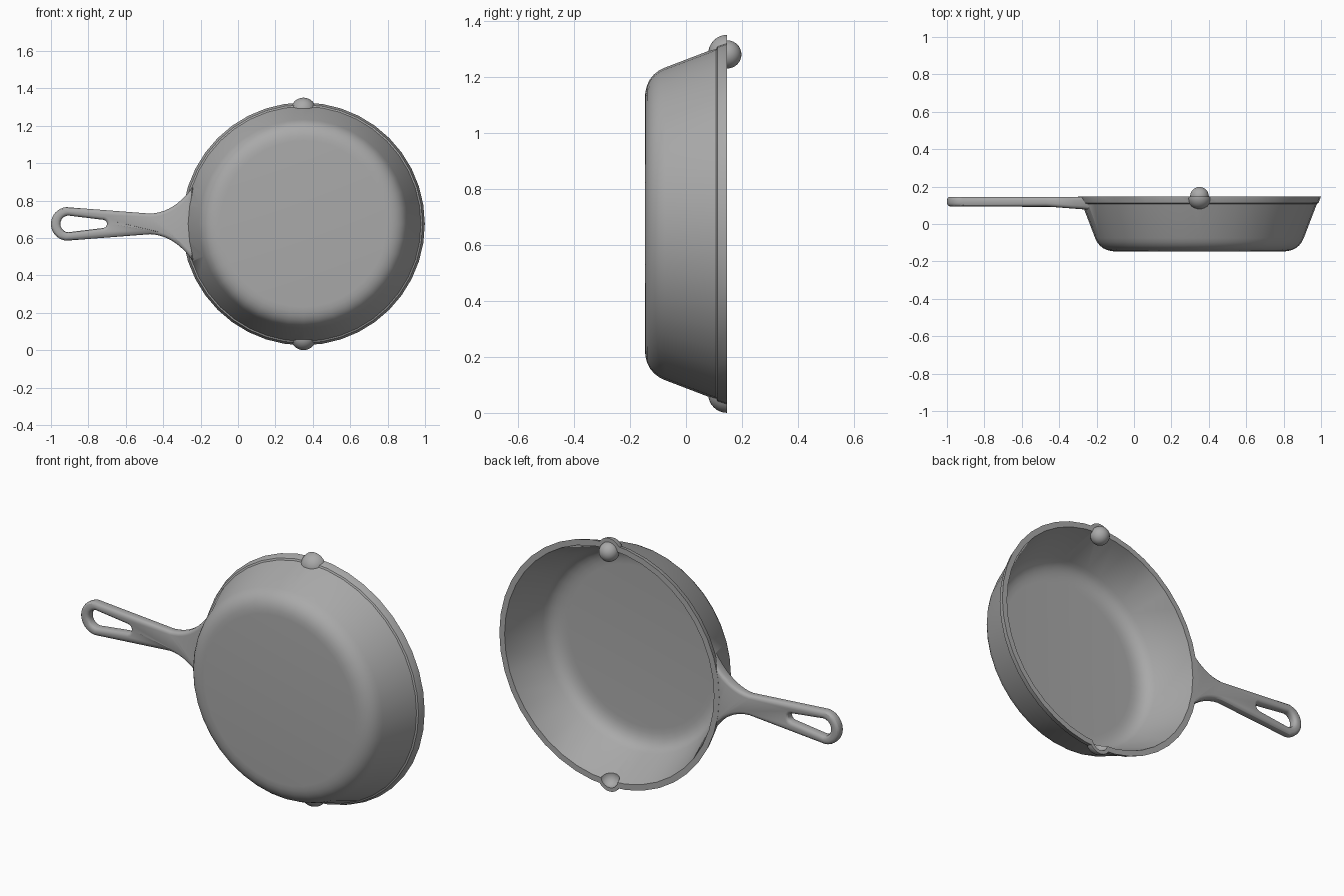
import bpy, bmesh, math
from mathutils import Matrix, Vector

if "Cube" in bpy.data.objects:
    bpy.data.objects.remove(bpy.data.objects["Cube"], do_unlink=True)

CX, CZ, TOP = 0.35, 0.675, 0.147      # pan axis and rim plane
SEGMENTS = 40

iron = bpy.data.materials.new("grey iron")
iron.use_nodes = True
iron.diffuse_color = (0.4, 0.4, 0.4, 1)
iron.node_tree.nodes["Principled BSDF"].inputs["Base Color"].default_value = (0.4, 0.4, 0.4, 1)


def make_object(name, bm):
    bmesh.ops.recalc_face_normals(bm, faces=bm.faces[:])
    mesh = bpy.data.meshes.new(name)
    bm.to_mesh(mesh)
    bm.free()
    mesh.materials.append(iron)
    obj = bpy.data.objects.new(name, mesh)
    bpy.context.collection.objects.link(obj)
    return obj


def lathe(name, profile):
    """Closed solid turned about the pan axis from (radius, y) points."""
    bm = bmesh.new()
    rings = []
    for r, y in profile:
        rings.append([bm.verts.new((CX + r * math.cos(a), y, CZ + r * math.sin(a)))
                      for a in (math.tau * i / SEGMENTS for i in range(SEGMENTS))])
    for low, high in zip(rings, rings[1:]):
        for i in range(SEGMENTS):
            j = (i + 1) % SEGMENTS
            bm.faces.new((low[i], low[j], high[j], high[i]))
    bm.faces.new(rings[0])
    bm.faces.new(rings[-1])
    return make_object(name, bm)


def sphere(name, radius, centre):
    bm = bmesh.new()
    bmesh.ops.create_uvsphere(bm, u_segments=28, v_segments=16, radius=radius,
                              matrix=Matrix.Translation(centre))
    return make_object(name, bm)


def combine(target, other, operation):
    """Apply a boolean and discard the helper."""
    mod = target.modifiers.new(operation, 'BOOLEAN')
    mod.object, mod.operation, mod.solver = other, operation, 'EXACT'
    graph = bpy.context.evaluated_depsgraph_get()
    mesh = bpy.data.meshes.new_from_object(target.evaluated_get(graph))
    target.modifiers.clear()
    target.data = mesh
    bpy.data.objects.remove(other, do_unlink=True)


def rounded(start, end, corner, steps=6):
    """Quadratic curve points from start to end pulled towards corner."""
    a, b, c = Vector(start), Vector(end), Vector(corner)
    return [tuple(a * (1 - t) ** 2 + c * 2 * t * (1 - t) + b * t * t)
            for t in (i / steps for i in range(steps + 1))]


def cap(cx, r, start, end, steps):
    """Arc of points about (cx, 0), angles in degrees."""
    return [(cx + r * math.cos(math.radians(start + (end - start) * i / steps)),
             r * math.sin(math.radians(start + (end - start) * i / steps)))
            for i in range(steps + 1)]


# Pan body: rounded base, sloped wall and thicker rim band
outside = rounded((0.445, -0.147), (0.558, -0.075), (0.53, -0.147))
outside += [(0.628, 0.108), (0.637, 0.112), (0.649, TOP), (0.665, 0.195)]
pan = lathe("skillet", outside)

# Pouring lips on both sides of the rim
for side in (-1, 1):
    combine(pan, sphere("lip", 0.068, (CX, TOP, CZ + side * 0.607)), 'UNION')

# Trim the rim flat
bm = bmesh.new()
bmesh.ops.create_cube(bm, size=1, matrix=Matrix.Translation((CX, TOP + 0.5, CZ))
                      @ Matrix.Diagonal((3, 1, 3, 1)))
combine(pan, make_object("rim_trim", bm), 'DIFFERENCE')

# Handle outline: round end, slim neck and flare into the wall
flare = rounded((-0.47, 0.055), (-0.24, 0.2), (-0.34, 0.06), 10)
upper = [p for p in flare]
outline = cap(-0.91, 0.09, 95, 265, 16) + [(x, -z) for x, z in upper] + upper[::-1]
hole = cap(-0.905, 0.045, 95, 265, 10) + cap(-0.722, 0.022, -85, 85, 6)

curve = bpy.data.curves.new("handle_outline", 'CURVE')
curve.dimensions, curve.fill_mode = '2D', 'BOTH'
curve.extrude, curve.bevel_depth, curve.bevel_resolution = 0.008, 0.018, 2
curve.offset = -0.018
for points in (outline, hole):
    spline = curve.splines.new('POLY')
    spline.points.add(len(points) - 1)
    for point, (x, z) in zip(spline.points, points):
        point.co = (x, z, 0, 1)
    spline.use_cyclic_u = True
helper = bpy.data.objects.new("handle_outline", curve)
bpy.context.collection.objects.link(helper)
graph = bpy.context.evaluated_depsgraph_get()
mesh = bpy.data.meshes.new_from_object(helper.evaluated_get(graph))
bpy.data.objects.remove(helper, do_unlink=True)

# Stand the handle upright and thicken its underside towards the pan
bm = bmesh.new()
bm.from_mesh(mesh)
bmesh.ops.remove_doubles(bm, verts=bm.verts[:], dist=0.0004)
for v in bm.verts:
    x, z, depth = v.co
    y = 0.1195 - depth
    if depth > 0:
        y -= max(0, x + 0.46) * 0.08
    v.co = (x, y, CZ + z)
combine(pan, make_object("handle", bm), 'UNION')

# Hollow the pan and the pouring lips
inside = rounded((0.425, -0.117), (0.535, -0.055), (0.512, -0.117))
inside += [(0.618, TOP), (0.66, 0.25)]
combine(pan, lathe("cavity", inside), 'DIFFERENCE')
for side in (-1, 1):
    combine(pan, sphere("lip_hollow", 0.05, (CX, TOP + 0.001, CZ + side * 0.605)), 'DIFFERENCE')

# Smooth shading with crisp edges
bpy.ops.object.select_all(action='DESELECT')
pan.select_set(True)
bpy.context.view_layer.objects.active = pan
bpy.ops.object.shade_smooth_by_angle(angle=math.radians(30))
